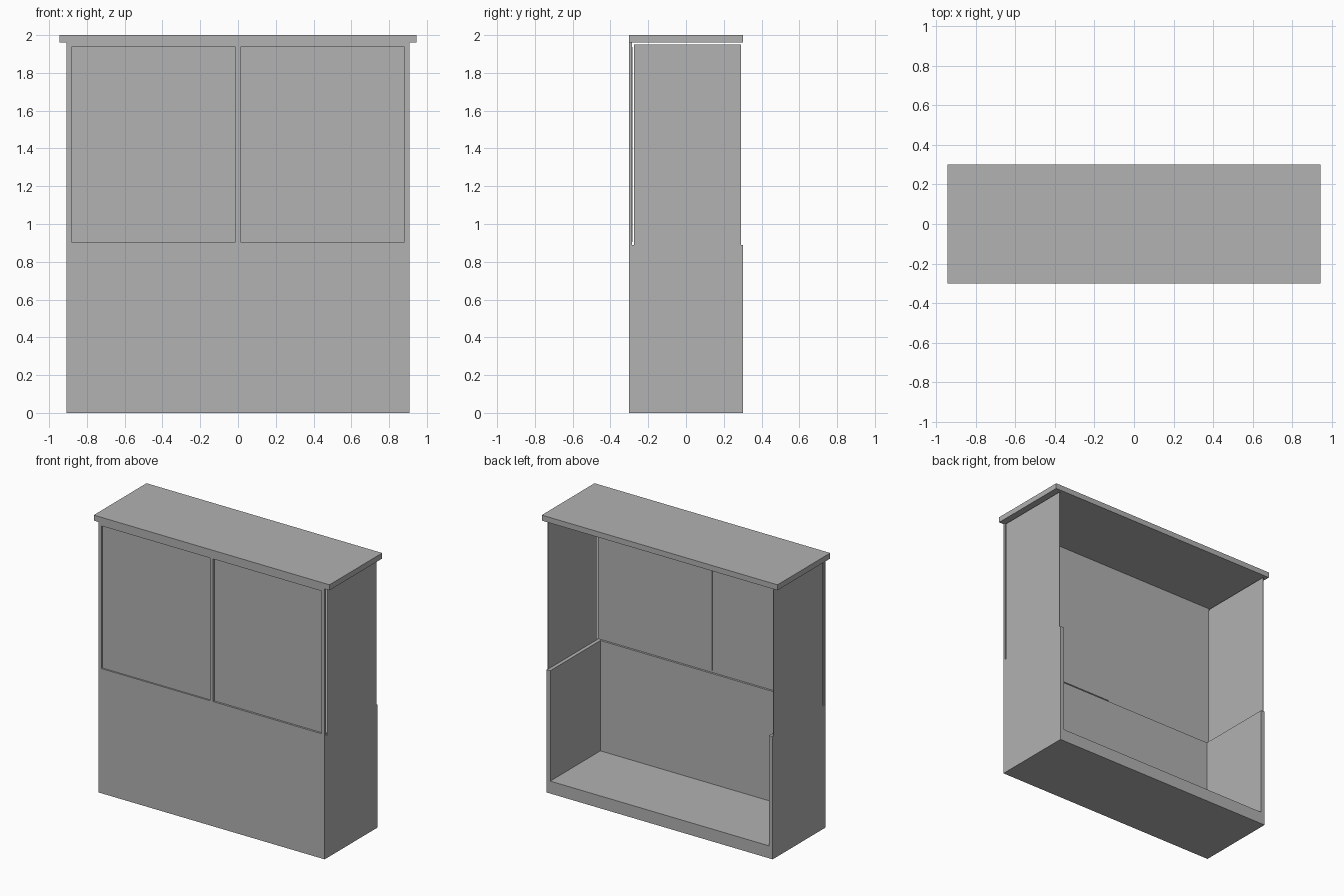
import bpy
import bmesh

old = bpy.data.objects.get("Cube")
if old:
    bpy.data.objects.remove(old, do_unlink=True)

grey = bpy.data.materials.new("plain_grey")
grey.use_nodes = True
colour = (0.445, 0.445, 0.445, 1)
grey.diffuse_color = colour
grey.node_tree.nodes["Principled BSDF"].inputs["Base Color"].default_value = colour


def build(name, boxes):
    """One object from boxes given as (x0, x1), (y0, y1), (z0, z1)."""
    bm = bmesh.new()
    for spans in boxes:
        corners = bmesh.ops.create_cube(bm, size=1)["verts"]
        for v in corners:
            v.co = [lo + (c + 0.5) * (hi - lo) for c, (lo, hi) in zip(v.co, spans)]
    mesh = bpy.data.meshes.new(name)
    bm.to_mesh(mesh)
    bm.free()
    mesh.materials.append(grey)
    obj = bpy.data.objects.new(name, mesh)
    bpy.context.collection.objects.link(obj)
    return obj


W, D = 0.907, 0.302          # half width and half depth
wall = 0.03                  # lower wall thickness
floor, counter = 0.09, 0.89  # floor top and counter top
eave, top = 1.96, 2.0        # roof slab
inner, mullion = 0.882, 0.012
sill, lintel = 0.904, 1.938
frame_back = -0.287
frame_y = (-D, frame_back)

# Lower body, open at the back
build("base_floor", [((-W, W), (-D, D), (0, floor))])
build("front_wall", [((-W, W), (-D, wall - D), (floor, counter))])
for side, a, b in (("right", -W, wall - W), ("left", W - wall, W)):
    build(side + "_lower_wall", [((a, b), (wall - D, D), (floor, counter))])

# Thin upper side panels, set clear of the frame and the roof
for side, a, b in (("right", -W, 0.004 - W), ("left", W - 0.004, W)):
    build(side + "_upper_panel", [((a, b), (-0.276, 0.291), (counter, 1.95))])

# Front window frame: sill, lintel, two posts and the middle bar
frame = [((-W, W), frame_y, (counter, sill)), ((-W, W), frame_y, (lintel, eave))]
for a, b in ((-W, -inner), (-mullion, mullion), (inner, W)):
    frame.append(((a, b), frame_y, (sill, lintel)))
build("window_frame", frame)

# Recessed window panels, one lapping behind the other
build("right_window", [((-inner, -mullion), (-0.291, frame_back), (sill, lintel))])
build("left_window", [((-mullion, inner), (-0.288, -0.282), (sill, lintel))])

# Overhanging roof slab
build("roof", [((-0.945, 0.945), (-D, D), (eave, top))])
